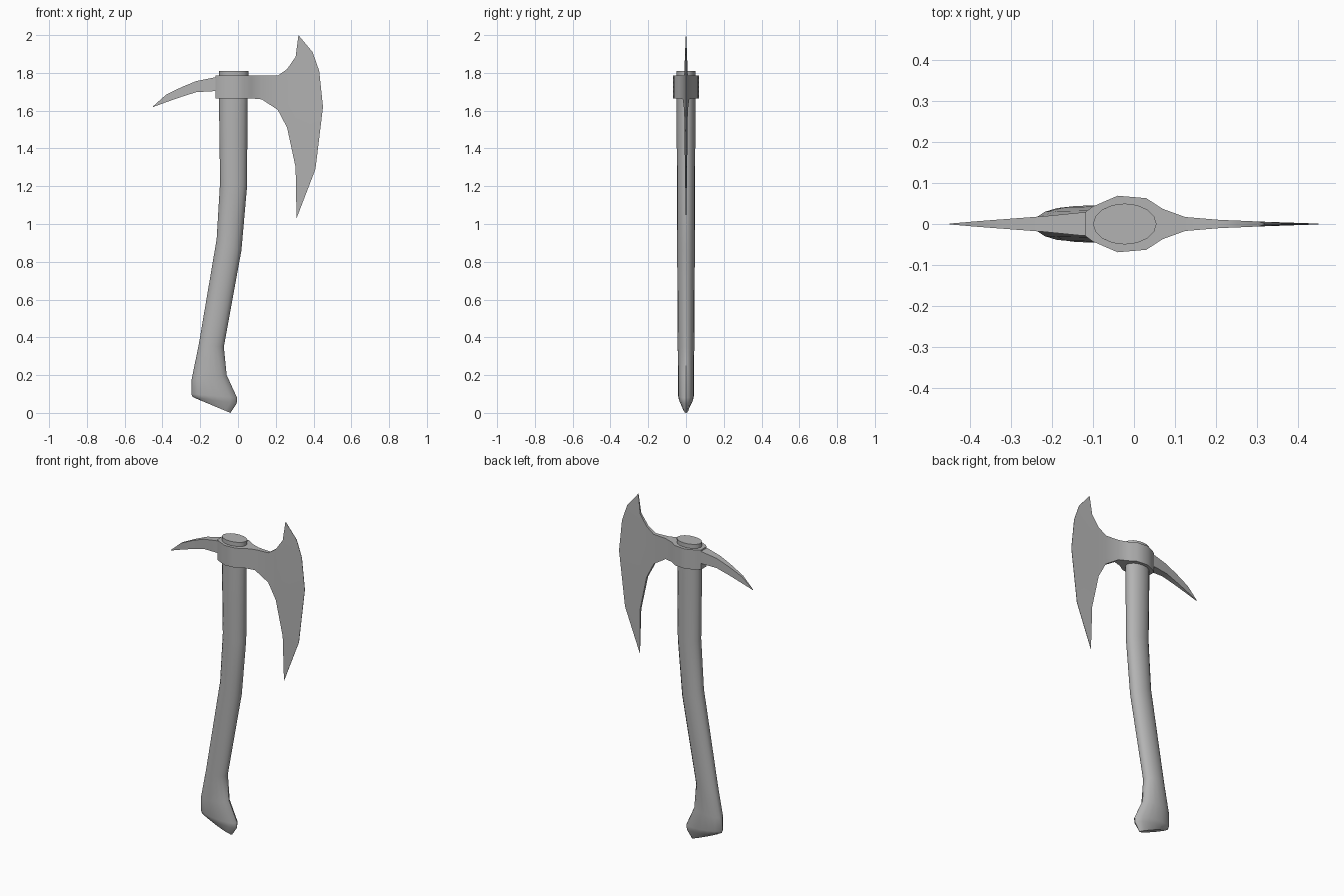
import bpy, bmesh
from math import cos, sin, tau, radians

cube = bpy.data.objects.get("Cube")
if cube:
    bpy.data.objects.remove(cube, do_unlink=True)

grey = bpy.data.materials.new("plain grey")
grey.use_nodes = True
grey.diffuse_color = (0.45, 0.45, 0.45, 1)
grey.node_tree.nodes["Principled BSDF"].inputs["Base Color"].default_value = grey.diffuse_color


def loft(name, rings, angle):
    """Skin a series of closed rings, cap both ends and smooth the soft edges."""
    bm = bmesh.new()
    loops = [[bm.verts.new(p) for p in ring] for ring in rings]
    n = len(loops[0])
    for a, b in zip(loops, loops[1:]):
        for i in range(n):
            j = (i + 1) % n
            bm.faces.new((a[i], a[j], b[j], b[i]))
    bm.faces.new(loops[0])
    bm.faces.new(loops[-1])
    bmesh.ops.remove_doubles(bm, verts=bm.verts, dist=0.0001)
    bmesh.ops.recalc_face_normals(bm, faces=bm.faces)
    mesh = bpy.data.meshes.new(name)
    bm.to_mesh(mesh)
    bm.free()
    mesh.materials.append(grey)
    obj = bpy.data.objects.new(name, mesh)
    bpy.context.collection.objects.link(obj)
    bpy.ops.object.select_all(action="DESELECT")
    obj.select_set(True)
    bpy.context.view_layer.objects.active = obj
    bpy.ops.object.shade_smooth_by_angle(angle=radians(angle))


def oval(left, right, depth, sides=16):
    """Elliptical section spanning two points of the side profile."""
    (lx, lz), (rx, rz) = left, right
    ring = []
    for k in range(sides):
        c, s = cos(tau * k / sides), sin(tau * k / sides)
        ring.append(((lx + rx) / 2 + c * (rx - lx) / 2, s * depth,
                     (lz + rz) / 2 + c * (rz - lz) / 2))
    return ring


def slab(points, depth):
    """Section with matching front and back columns of points."""
    return ([(x, -depth, z) for x, z in points]
            + [(x, depth, z) for x, z in reversed(points)])


def column(x, low, high, rows):
    return [(x, low + (high - low) * k / (rows - 1)) for k in range(rows)]


# Curved handle with a flared, rounded foot
handle = [
    ((-0.10, 1.81), (0.055, 1.81), 0.05),
    ((-0.10, 1.60), (0.05, 1.60), 0.05),
    ((-0.095, 1.22), (0.048, 1.20), 0.048),
    ((-0.113, 0.92), (0.018, 0.86), 0.047),
    ((-0.208, 0.36), (-0.075, 0.35), 0.044),
    ((-0.245, 0.18), (-0.06, 0.20), 0.042),
    ((-0.247, 0.10), (-0.005, 0.08), 0.042),
    ((-0.24, 0.085), (-0.007, 0.05), 0.037),
    ((-0.222, 0.076), (-0.04, 0.0), 0.018),
]
loft("handle", [oval(*s) for s in handle], 40)

# Collar flowing into the neck and the crescent blade
edge = [(0.31, 1.03), (0.41, 1.29), (0.45, 1.62), (0.43, 1.81), (0.395, 1.91), (0.32, 2.0)]
stations = [
    (-0.12, 0.028, 1.665, 1.785), (-0.10, 0.043, 1.665, 1.785),
    (-0.04, 0.069, 1.665, 1.785), (0.03, 0.063, 1.665, 1.785),
    (0.07, 0.037, 1.665, 1.785), (0.125, 0.017, 1.66, 1.785),
    (0.21, 0.01, 1.605, 1.785), (0.26, 0.008, 1.51, 1.82),
    (0.305, 0.006, 1.30, 1.885),
]
blade = [slab(column(x, low, high, len(edge)), d) for x, d, low, high in stations]
loft("collar_and_blade", blade + [slab(edge, 0.001)], 35)

# Drooping rear spike
spike = [
    (-0.09, 0.03, 1.703, 1.78), (-0.13, 0.028, 1.703, 1.775),
    (-0.22, 0.019, 1.698, 1.757), (-0.30, 0.013, 1.673, 1.724),
    (-0.38, 0.007, 1.645, 1.685), (-0.45, 0.001, 1.619, 1.623),
]
loft("rear_spike", [slab(column(x, low, high, 2), d) for x, d, low, high in spike], 35)
